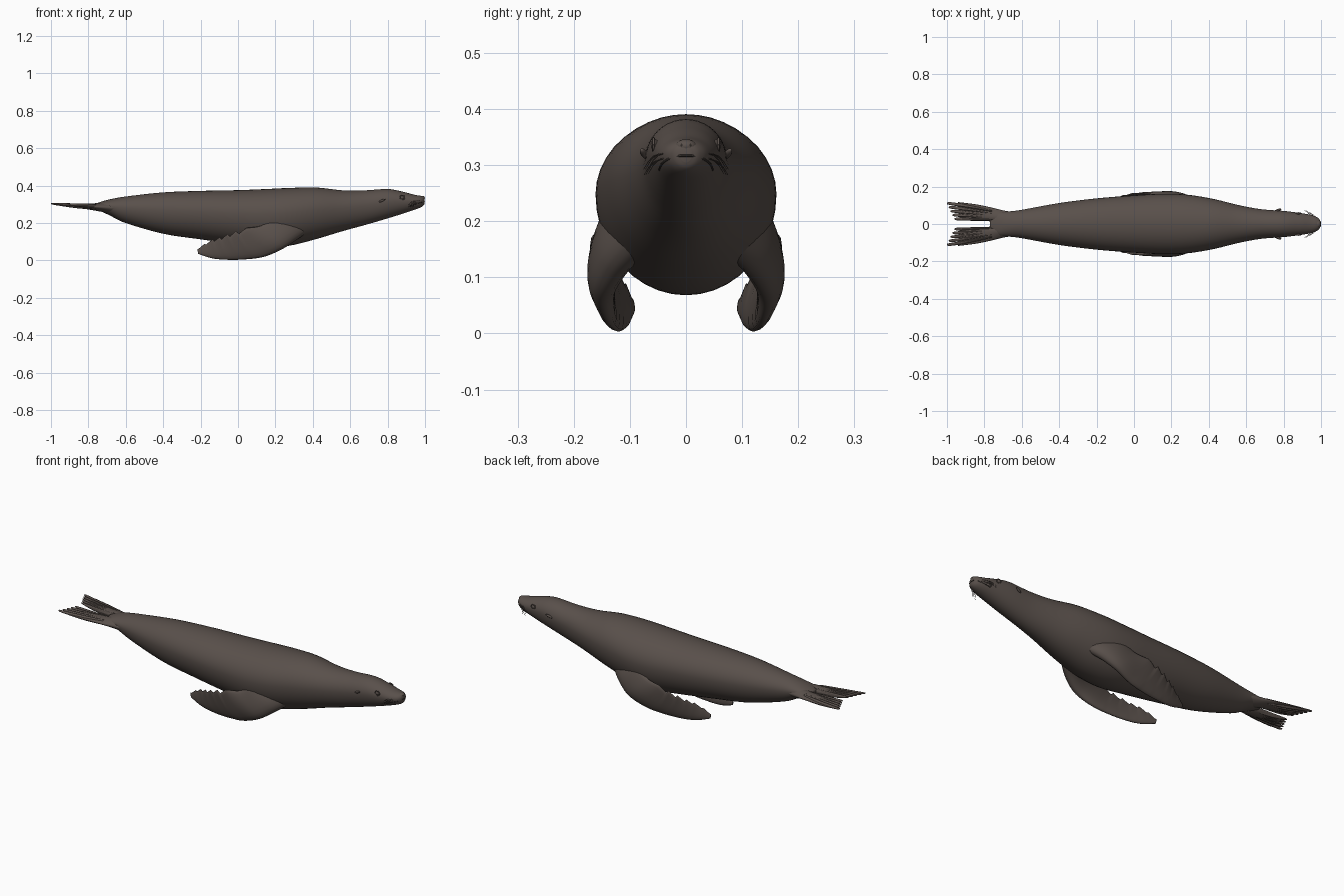
import bpy, bmesh, math
from mathutils import Vector, Matrix

cube = bpy.data.objects.get("Cube")
if cube:
    bpy.data.objects.remove(cube, do_unlink=True)


def make_material(name, colour):
    mat = bpy.data.materials.new(name)
    mat.use_nodes = True
    mat.diffuse_color = colour
    mat.node_tree.nodes["Principled BSDF"].inputs["Base Color"].default_value = colour
    return mat


SKIN = make_material("brown skin", (0.1, 0.08, 0.07, 1))
DARK = make_material("dark crease", (0.03, 0.025, 0.022, 1))
SIDES = (("near", -1), ("far", 1))


def finish(name, bm, material):
    bmesh.ops.recalc_face_normals(bm, faces=bm.faces)
    mesh = bpy.data.meshes.new(name)
    bm.to_mesh(mesh)
    bm.free()
    mesh.materials.append(material)
    for poly in mesh.polygons:
        poly.use_smooth = True
    obj = bpy.data.objects.new(name, mesh)
    bpy.context.collection.objects.link(obj)
    return obj


def add_loft(bm, rings):
    """Skin a list of equal closed rings and cap both ends."""
    rows = [[bm.verts.new(p) for p in ring] for ring in rings]
    count = len(rows[0])
    for a, b in zip(rows, rows[1:]):
        for i in range(count):
            j = (i + 1) % count
            bm.faces.new((a[i], a[j], b[j], b[i]))
    bm.faces.new(rows[0])
    bm.faces.new(rows[-1])


def smooth_path(stations, steps):
    """Catmull-Rom interpolation through tuples of any length."""
    pts = [stations[0]] + list(stations) + [stations[-1]]
    out = []
    for k in range(1, len(pts) - 2):
        for s in range(steps):
            t = s / steps
            out.append([0.5 * (2 * b + (c - a) * t + (2 * a - 5 * b + 4 * c - d) * t * t
                               + (3 * b - a - 3 * c + d) * t ** 3)
                        for a, b, c, d in zip(*pts[k - 1:k + 3])])
    out.append(list(stations[-1]))
    return out


# Body outline: x, top, bottom, half width
BODY = smooth_path([
    (-0.77, 0.3, 0.28, 0.03), (-0.73, 0.315, 0.262, 0.06), (-0.68, 0.328, 0.238, 0.066),
    (-0.6, 0.342, 0.2, 0.076), (-0.4, 0.364, 0.143, 0.112), (-0.2, 0.372, 0.113, 0.137),
    (0, 0.376, 0.085, 0.153), (0.15, 0.382, 0.068, 0.161), (0.28, 0.388, 0.08, 0.157),
    (0.42, 0.39, 0.115, 0.135), (0.56, 0.375, 0.157, 0.101), (0.68, 0.375, 0.19, 0.079),
    (0.8, 0.382, 0.225, 0.07), (0.88, 0.368, 0.25, 0.06), (0.94, 0.352, 0.27, 0.05),
    (0.975, 0.346, 0.283, 0.038), (0.992, 0.34, 0.294, 0.024), (0.998, 0.332, 0.305, 0.01)], 6)


def section_point(station, angle):
    x, top, bottom, half = station
    middle = bottom + 0.57 * (top - bottom)
    reach = top - middle if math.sin(angle) > 0 else middle - bottom
    return Vector((x, half * math.cos(angle), middle + reach * math.sin(angle)))


def on_skin(x, degrees, side=1):
    """Point on the body surface, for placing face details."""
    for a, b in zip(BODY, BODY[1:]):
        if a[0] <= x <= b[0]:
            t = (x - a[0]) / (b[0] - a[0])
            p = section_point([u + (v - u) * t for u, v in zip(a, b)], math.radians(degrees))
            return Vector((p.x, p.y * side, p.z))
    return section_point(BODY[-1], math.radians(degrees))


bm = bmesh.new()
add_loft(bm, [[section_point(s, math.tau * i / 40) for i in range(40)] for s in BODY])
finish("body", bm, SKIN)


def blade_rings(stations, side, steps, notch=0.0, teeth=6):
    """Rings of a flat fin; each station is lead point, trail point, half thickness."""
    path = smooth_path(stations, steps)
    rings = []
    for k, s in enumerate(path):
        lead, trail = Vector(s[:3]), Vector(s[3:6])
        u = k / (len(path) - 1)
        if u > 0.4:
            trail = trail.lerp(lead, notch * ((u - 0.4) * teeth / 0.6 % 1))
        before, after = path[max(k - 1, 0)], path[min(k + 1, len(path) - 1)]
        span = Vector(after[:3]) + Vector(after[3:6]) - Vector(before[:3]) - Vector(before[3:6])
        half = (lead - trail) / 2
        normal = half.cross(span).normalized() * s[6]
        ring = []
        for i in range(20):
            a = math.tau * i / 20
            p = (lead + trail) / 2 + half * math.cos(a)
            p += normal * math.sin(a) * (1 + 0.4 * math.cos(a))
            ring.append((p.x, p.y * side, p.z))
        rings.append(ring)
    return rings


# Front flippers sweep down and back, with a scalloped trailing edge
FORE = [
    (0.37, 0.08, 0.15, 0.25, 0.09, 0.26, 0.03), (0.305, 0.122, 0.105, 0.19, 0.137, 0.225, 0.03),
    (0.235, 0.146, 0.06, 0.12, 0.155, 0.185, 0.025), (0.14, 0.137, 0.02, 0.03, 0.167, 0.172, 0.017),
    (0.04, 0.127, 0.006, -0.04, 0.16, 0.152, 0.013), (-0.06, 0.117, 0.004, -0.1, 0.14, 0.128, 0.011),
    (-0.14, 0.106, 0.012, -0.16, 0.115, 0.102, 0.009), (-0.212, 0.095, 0.035, -0.217, 0.095, 0.062, 0.004)]

# Hind flippers: a web that fans out behind the body
HIND = [
    (-0.62, 0.005, 0.27, -0.62, 0.06, 0.28, 0.03), (-0.7, 0.01, 0.283, -0.7, 0.073, 0.283, 0.026),
    (-0.78, 0.015, 0.287, -0.77, 0.09, 0.287, 0.017), (-0.86, 0.017, 0.292, -0.85, 0.106, 0.292, 0.01),
    (-0.93, 0.019, 0.298, -0.94, 0.117, 0.298, 0.005)]

for label, side in SIDES:
    bm = bmesh.new()
    add_loft(bm, blade_rings(FORE, side, 10, 0.13))
    finish("front_flipper_" + label, bm, SKIN)

    bm = bmesh.new()
    add_loft(bm, blade_rings(HIND, side, 6))
    for i in range(5):
        # Each toe is a slim ridge that runs past the edge of the web
        f = i / 4
        root, end = 0.025 + 0.045 * f, 0.027 + 0.082 * f
        tip = -0.96 - 0.04 * f
        mid = (root + end) / 2
        toe = [(-0.76, root - 0.006, 0.288, -0.76, root + 0.006, 0.288, 0.014),
               (-0.86, mid - 0.008, 0.292, -0.86, mid + 0.008, 0.292, 0.012),
               (tip + 0.02, end - 0.008, 0.302, tip + 0.02, end + 0.008, 0.302, 0.005),
               (tip, end - 0.003, 0.305, tip, end + 0.003, 0.305, 0.002)]
        add_loft(bm, blade_rings(toe, side, 4))
    finish("hind_flipper_" + label, bm, SKIN)


def ball(name, centre, scale, material, tilt=None):
    bm = bmesh.new()
    matrix = Matrix.Translation(centre) @ (tilt or Matrix()) @ Matrix.Diagonal((*scale, 1))
    bmesh.ops.create_uvsphere(bm, u_segments=16, v_segments=10, radius=1, matrix=matrix)
    return finish(name, bm, material)


def tube(name, points, radius, material, taper=False):
    curve = bpy.data.curves.new(name, "CURVE")
    curve.dimensions = "3D"
    curve.bevel_depth = radius
    curve.bevel_resolution = 2
    curve.use_fill_caps = True
    spline = curve.splines.new("POLY")
    spline.points.add(len(points) - 1)
    for k, (point, p) in enumerate(zip(spline.points, points)):
        point.co = (*p, 1)
        point.radius = 1 - 0.8 * k / len(points) if taper else 1
    curve.materials.append(material)
    obj = bpy.data.objects.new(name, curve)
    bpy.context.collection.objects.link(obj)


# Nose pad and mouth crease
ball("nose", (0.984, 0, 0.334), (0.015, 0.019, 0.012), SKIN)
half_mouth = [(0.92 + 0.0155 * k, -28 + 3 * k) for k in range(6)]
mouth = [on_skin(x, a, -1) for x, a in half_mouth]
mouth += [on_skin(x, a, 1) for x, a in reversed(half_mouth)]
tube("mouth_crease", mouth, 0.002, DARK)

for label, side in SIDES:
    # Eyes sit in a raised lid
    eye = on_skin(0.878, 22, side)
    ball("eye_" + label, eye, (0.011, 0.007, 0.01), SKIN)
    lid = [eye + Vector((0.013 * math.cos(a), side * 0.002, 0.011 * math.sin(a)))
           for a in (math.tau * i / 16 for i in range(17))]
    tube("eyelid_" + label, lid, 0.0025, SKIN)
    # Small pointed ear flaps
    ball("ear_" + label, on_skin(0.77, 8, side) + Vector((0, side * 0.003, 0)),
         (0.02, 0.006, 0.006), SKIN,
         Matrix.Rotation(side * 0.3, 4, "Z") @ Matrix.Rotation(-0.4, 4, "Y"))
    ball("nostril_" + label, (0.995, side * 0.007, 0.335), (0.003, 0.003, 0.004), DARK)
    # Whiskers
    for k in range(6):
        start = on_skin(0.945 + 0.012 * (k % 3), 4 - 14 * (k // 3), side)
        sweep = [start + Vector((-0.012 * t, side * 0.009 * t, -0.003 * t * t)) for t in range(4)]
        tube(f"whisker_{label}_{k + 1}", sweep, 0.0012, SKIN, True)
